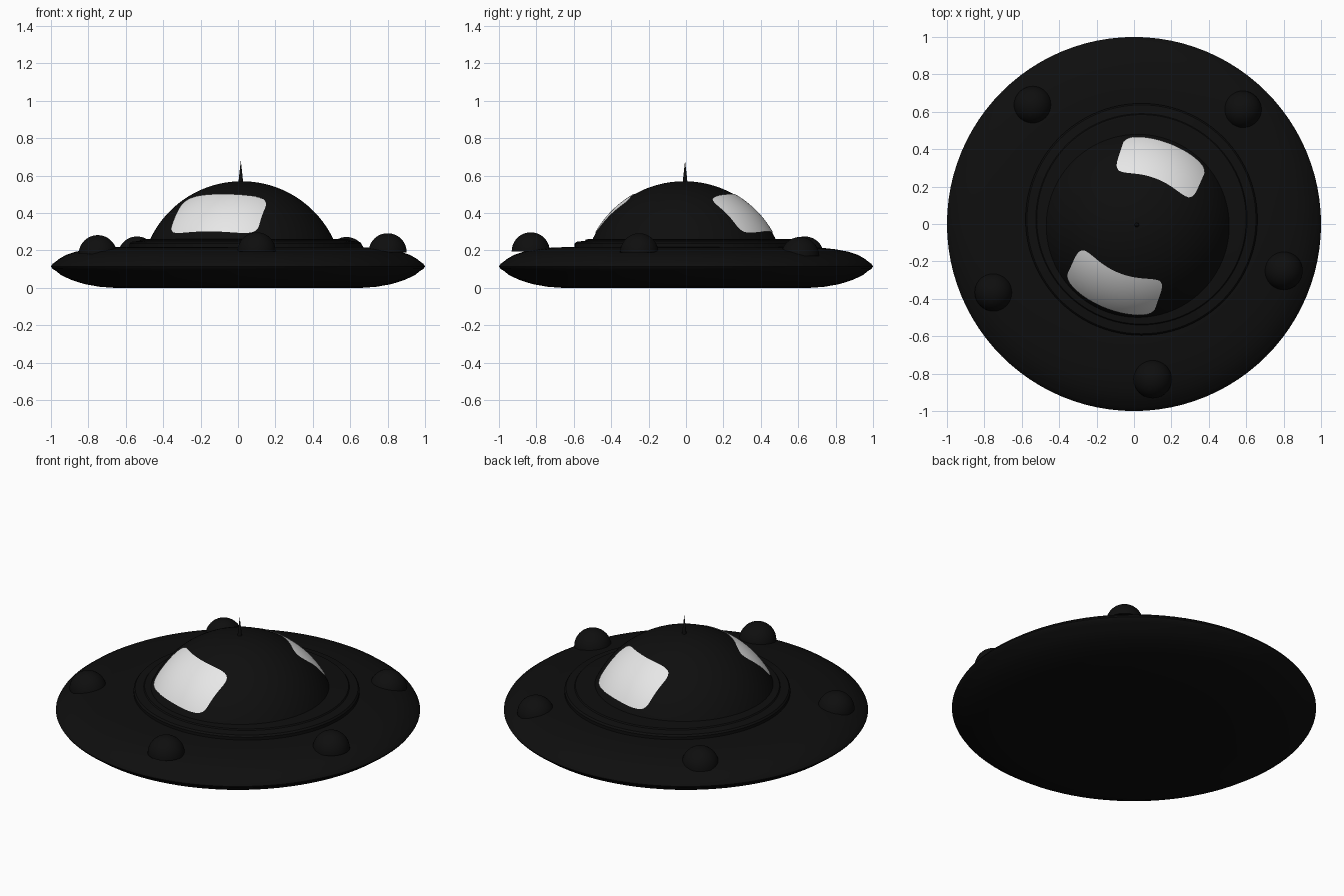
import bpy, math
from mathutils import Vector

if "Cube" in bpy.data.objects:
    bpy.data.objects.remove(bpy.data.objects["Cube"])


def material(name, v):
    m = bpy.data.materials.new(name)
    m.diffuse_color = (v, v, v, 1)
    m.use_nodes = True
    m.node_tree.nodes["Principled BSDF"].inputs["Base Color"].default_value = m.diffuse_color
    return m


BLACK = material("hull_black", 0.0045)
WHITE = material("window_white", 0.8)


def make(name, verts, faces, mat, loc=(0, 0, 0), angle=35):
    me = bpy.data.meshes.new(name)
    me.from_pydata(verts, [], faces)
    me.materials.append(mat)
    ob = bpy.data.objects.new(name, me)
    bpy.context.collection.objects.link(ob)
    ob.location = loc
    bpy.ops.object.select_all(action='DESELECT')
    ob.select_set(True)
    bpy.context.view_layer.objects.active = ob
    bpy.ops.object.shade_smooth_by_angle(angle=math.radians(angle))
    return ob


def lathe(name, profile, mat, loc=(0, 0, 0), n=96):
    """Spin (radius, z) points, listed bottom to top; radius 0 makes a pole."""
    verts, faces, rings = [], [], []
    for r, z in profile:
        start = len(verts)
        if r < 1e-6:
            verts.append((0, 0, z))
            rings.append([start] * n)
        else:
            verts += [(r * math.cos(2 * math.pi * i / n),
                       r * math.sin(2 * math.pi * i / n), z) for i in range(n)]
            rings.append(list(range(start, start + n)))
    for a, b in zip(rings, rings[1:]):
        for i in range(n):
            j = (i + 1) % n
            faces.append(list(dict.fromkeys((a[i], a[j], b[j], b[i]))))
    return make(name, verts, faces, mat, loc)


# saucer hull with a small raised rim
lathe("saucer_hull", [
    (0, 0.004), (0.35, 0.004), (0.66, 0.0), (0.74, 0.006), (0.82, 0.020),
    (0.89, 0.042), (0.945, 0.068), (0.975, 0.092), (0.992, 0.102),
    (1.0, 0.114), (0.992, 0.128), (0.975, 0.140), (0.955, 0.156),
    (0.92, 0.176), (0.87, 0.193), (0.80, 0.206), (0.72, 0.215),
    (0.62, 0.219), (0, 0.219)], BLACK)

# stepped collar around the dome, slightly off centre
lathe("dome_collar", [
    (0, 0.2), (0.62, 0.2), (0.62, 0.236), (0.612, 0.246), (0.565, 0.252),
    (0.56, 0.259), (0.54, 0.261), (0, 0.261)], BLACK, (0.04, 0.025, 0))

# dome: cap of a large sphere
R, ZC = 0.542, 0.028
CX, CY = 0.02, -0.01
a0 = math.asin((0.22 - ZC) / R)
cap = [(R * math.cos(a0 + (math.pi / 2 - a0) * k / 24),
        R * math.sin(a0 + (math.pi / 2 - a0) * k / 24)) for k in range(24)]
lathe("dome", [(0, cap[0][1])] + cap + [(0, R)], BLACK, (CX, CY, ZC))

# antenna spike
lathe("antenna", [(0, 0.55), (0.014, 0.55), (0.009, 0.60), (0, 0.68)],
      BLACK, (0.015, -0.005, 0), 16)


# windows: rounded patches lying just above the dome surface
def window(name, azimuth, w_top, w_low, n=24):
    u = Vector((math.cos(azimuth), math.sin(azimuth), 0))
    t = Vector((-u.y, u.x, 0))
    rad = R + 0.004
    verts, faces = [], []
    for j in range(n + 1):
        for i in range(n + 1):
            a, b = 2 * i / n - 1, 2 * j / n - 1
            # pull the square's corners in to round them
            p = a * math.sqrt(1 - 0.22 * b ** 6)
            q = b * math.sqrt(1 - 0.22 * a ** 6)
            f = (q + 1) / 2
            s = p * (w_low + (w_top - w_low) * f)
            lo, hi = 0.302 - 0.35 * s * s, 0.502 - 0.35 * s * s
            h = lo + (hi - lo) * f - ZC
            d = math.sqrt(max(rad * rad - s * s - h * h, 0))
            verts.append(u * d + t * s + Vector((0, 0, h)))
    for j in range(n):
        for i in range(n):
            k = j * (n + 1) + i
            faces.append((k, k + 1, k + n + 2, k + n + 1))
    make(name, verts, faces, WHITE, (CX, CY, ZC))


window("front_window", math.radians(248), 0.245, 0.255)
window("back_window", math.radians(69), 0.225, 0.235)

# five half-ball lamps standing on the hull
ball = [(0, 0), *[(0.102 * math.cos(k * math.pi / 24),
                   0.102 * math.sin(k * math.pi / 24)) for k in range(12)], (0, 0.102)]
for k, (x, y, z) in enumerate([(-0.54, 0.635, 0.173), (0.58, 0.61, 0.17),
                               (-0.75, -0.365, 0.18), (0.80, -0.25, 0.19),
                               (0.10, -0.83, 0.195)]):
    lathe(f"lamp_{k + 1}", ball, BLACK, (x, y, z), 40)
